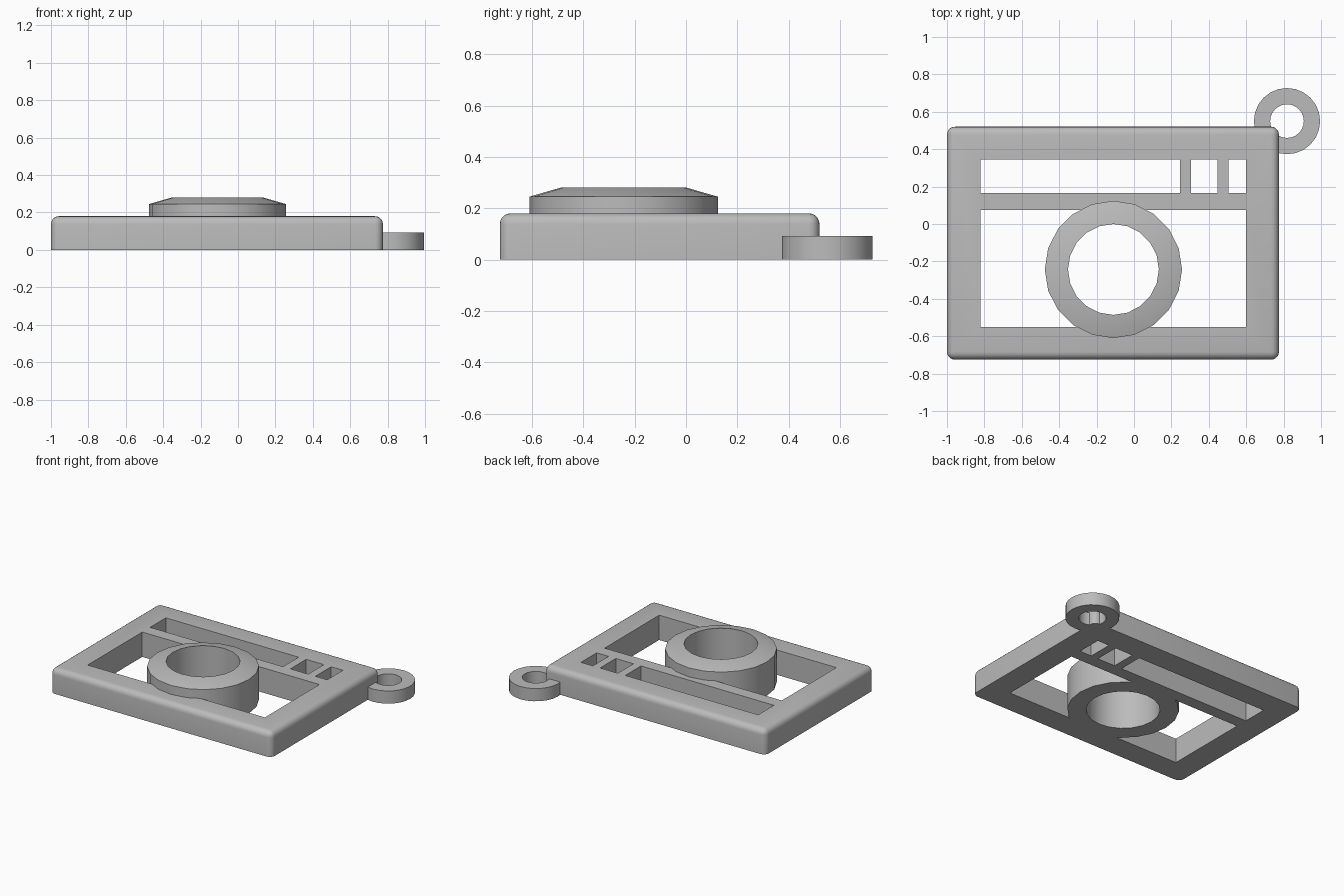
import bpy, bmesh
from math import cos, sin, tau, radians

default_cube = bpy.data.objects.get("Cube")
if default_cube:
    bpy.data.objects.remove(default_cube, do_unlink=True)

grey = bpy.data.materials.new("light grey")
grey.use_nodes = True
colour = (0.5, 0.5, 0.5, 1)
grey.diffuse_color = colour
grey.node_tree.nodes["Principled BSDF"].inputs["Base Color"].default_value = colour


def make_object(name, bm):
    bmesh.ops.recalc_face_normals(bm, faces=bm.faces)
    mesh = bpy.data.meshes.new(name)
    bm.to_mesh(mesh)
    bm.free()
    mesh.materials.append(grey)
    obj = bpy.data.objects.new(name, mesh)
    bpy.context.collection.objects.link(obj)
    return obj


def select_only(obj):
    bpy.ops.object.select_all(action="DESELECT")
    obj.select_set(True)
    bpy.context.view_layer.objects.active = obj


def smooth(obj):
    select_only(obj)
    bpy.ops.object.shade_smooth_by_angle(angle=radians(30))


def box(x0, x1, y0, y1, z0, z1):
    bm = bmesh.new()
    bmesh.ops.create_cube(bm, size=1)
    for v in bm.verts:
        v.co.x = x1 if v.co.x > 0 else x0
        v.co.y = y1 if v.co.y > 0 else y0
        v.co.z = z1 if v.co.z > 0 else z0
    return bm


def lathe(name, centre, profile, sides):
    """Sweep a closed (radius, height) profile around a vertical axis."""
    bm = bmesh.new()
    rings = []
    for i in range(sides):
        a = tau * i / sides
        rings.append([bm.verts.new((centre[0] + r * cos(a), centre[1] + r * sin(a), z))
                      for r, z in profile])
    n = len(profile)
    for i in range(sides):
        here, after = rings[i], rings[(i + 1) % sides]
        for j in range(n):
            k = (j + 1) % n
            bm.faces.new((here[j], after[j], after[k], here[k]))
    obj = make_object(name, bm)
    smooth(obj)
    return obj


# Flat body, rounded on every edge except around the base
bm = box(-1, 0.775, -0.725, 0.52, 0, 0.18)
rounded = [e for e in bm.edges if max(v.co.z for v in e.verts) > 0.1]
bmesh.ops.bevel(bm, geom=rounded, offset=0.042, segments=5, profile=0.5,
                affect="EDGES", clamp_overlap=True)
body = make_object("camera_body", bm)

# Openings: main window, long viewfinder slot and two small windows
openings = [(-0.82, 0.6, -0.55, 0.075)]
openings += [(x0, x1, 0.165, 0.345)
             for x0, x1 in ((-0.82, 0.245), (0.305, 0.447), (0.505, 0.6))]
for opening in openings:
    cutter = make_object("opening_cutter", box(*opening, -0.1, 0.4))
    cutter.hide_render = True
    mod = body.modifiers.new("opening", "BOOLEAN")
    mod.operation = "DIFFERENCE"
    mod.solver = "EXACT"
    mod.object = cutter
    select_only(body)
    bpy.ops.object.modifier_apply(modifier=mod.name)
    bpy.data.objects.remove(cutter, do_unlink=True)
smooth(body)

# Lens ring sloping up to its inner edge
lathe("lens_ring", (-0.11, -0.243),
      [(0.367, 0), (0.367, 0.245), (0.245, 0.28), (0.243, 0.28), (0.243, 0)], 20)

# Strap loop at the back left corner
lathe("strap_loop", (0.818, 0.55),
      [(0.177, 0), (0.177, 0.092), (0.09, 0.092), (0.09, 0)], 24)
